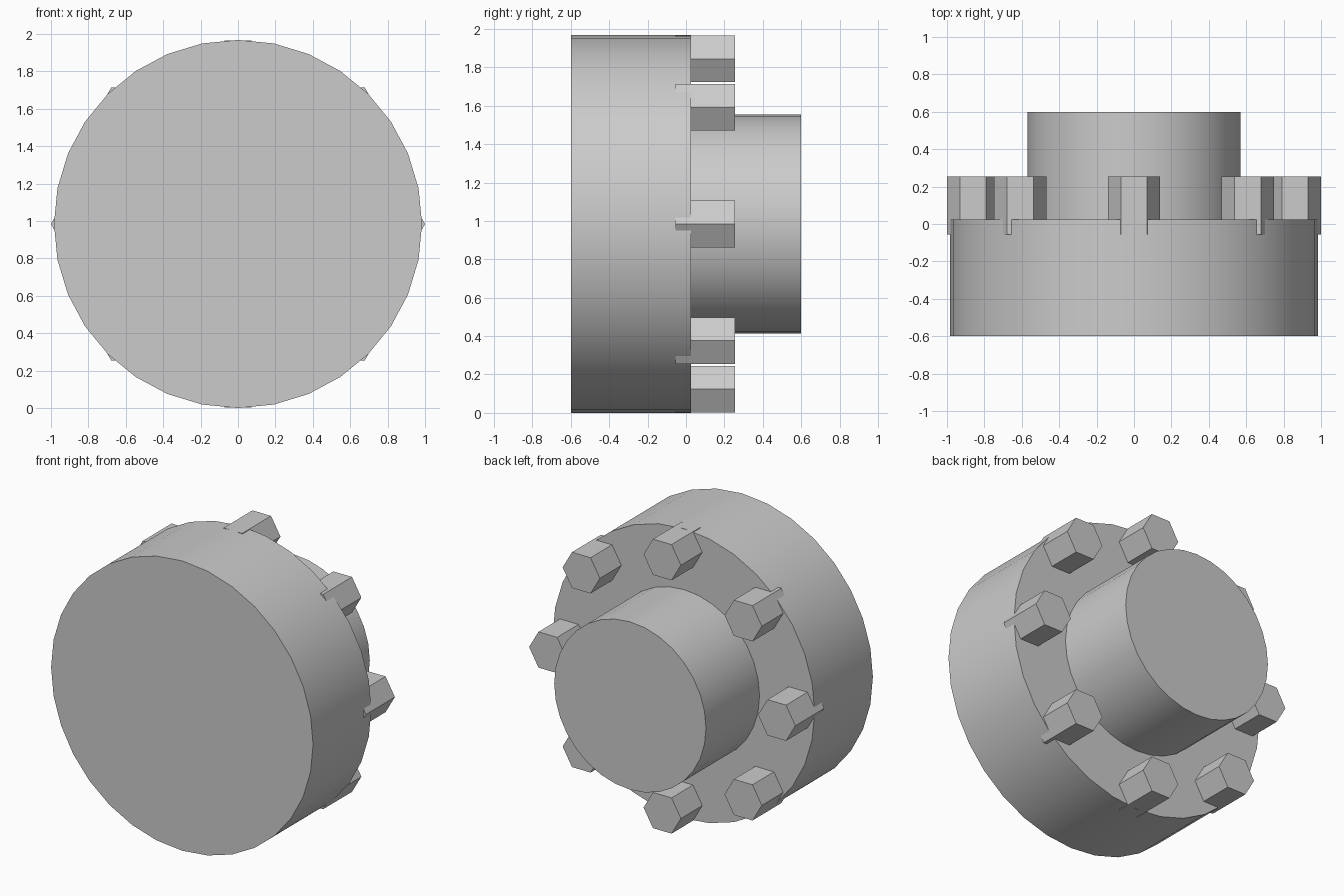
import bpy, bmesh
from math import sin, cos, pi, radians

cube = bpy.data.objects.get("Cube")
if cube:
    bpy.data.objects.remove(cube, do_unlink=True)

AXIS_Z = 0.984       # height of the shared axis
BOLT_RING = 0.86     # radius of the bolt circle
BOLT_COUNT = 8

grey = bpy.data.materials.new("plain_grey")
grey.use_nodes = True
colour = (0.6, 0.6, 0.6, 1)
grey.diffuse_color = colour
grey.node_tree.nodes["Principled BSDF"].inputs["Base Color"].default_value = colour


def prism(name, radius, sides, y_front, y_back, x=0.0, z=AXIS_Z):
    """Regular prism running along y, with one corner pointing to +x."""
    bm = bmesh.new()
    ring = [bm.verts.new((radius * cos(2 * pi * i / sides), y_front,
                          radius * sin(2 * pi * i / sides))) for i in range(sides)]
    cap = bm.faces.new(ring)
    result = bmesh.ops.extrude_face_region(bm, geom=[cap], use_keep_orig=True)
    moved = [g for g in result["geom"] if isinstance(g, bmesh.types.BMVert)]
    bmesh.ops.translate(bm, verts=moved, vec=(0, y_back - y_front, 0))
    bmesh.ops.recalc_face_normals(bm, faces=bm.faces)
    mesh = bpy.data.meshes.new(name)
    bm.to_mesh(mesh)
    bm.free()
    mesh.materials.append(grey)
    mesh.shade_smooth()
    mesh.set_sharp_from_angle(angle=radians(30))
    obj = bpy.data.objects.new(name, mesh)
    obj.location = (x, 0, z)
    bpy.context.collection.objects.link(obj)
    return obj


# Wide front disc and narrower rear hub
prism("disc", AXIS_Z, 32, -0.6, 0.025)
prism("hub", 0.57, 32, 0.0, 0.6)

# Ring of hexagonal bolts, sunk into the back of the disc
for i in range(BOLT_COUNT):
    a = 2 * pi * i / BOLT_COUNT
    prism(f"bolt_{i + 1}", 0.14, 6, -0.055, 0.255,
          BOLT_RING * cos(a), AXIS_Z + BOLT_RING * sin(a))
